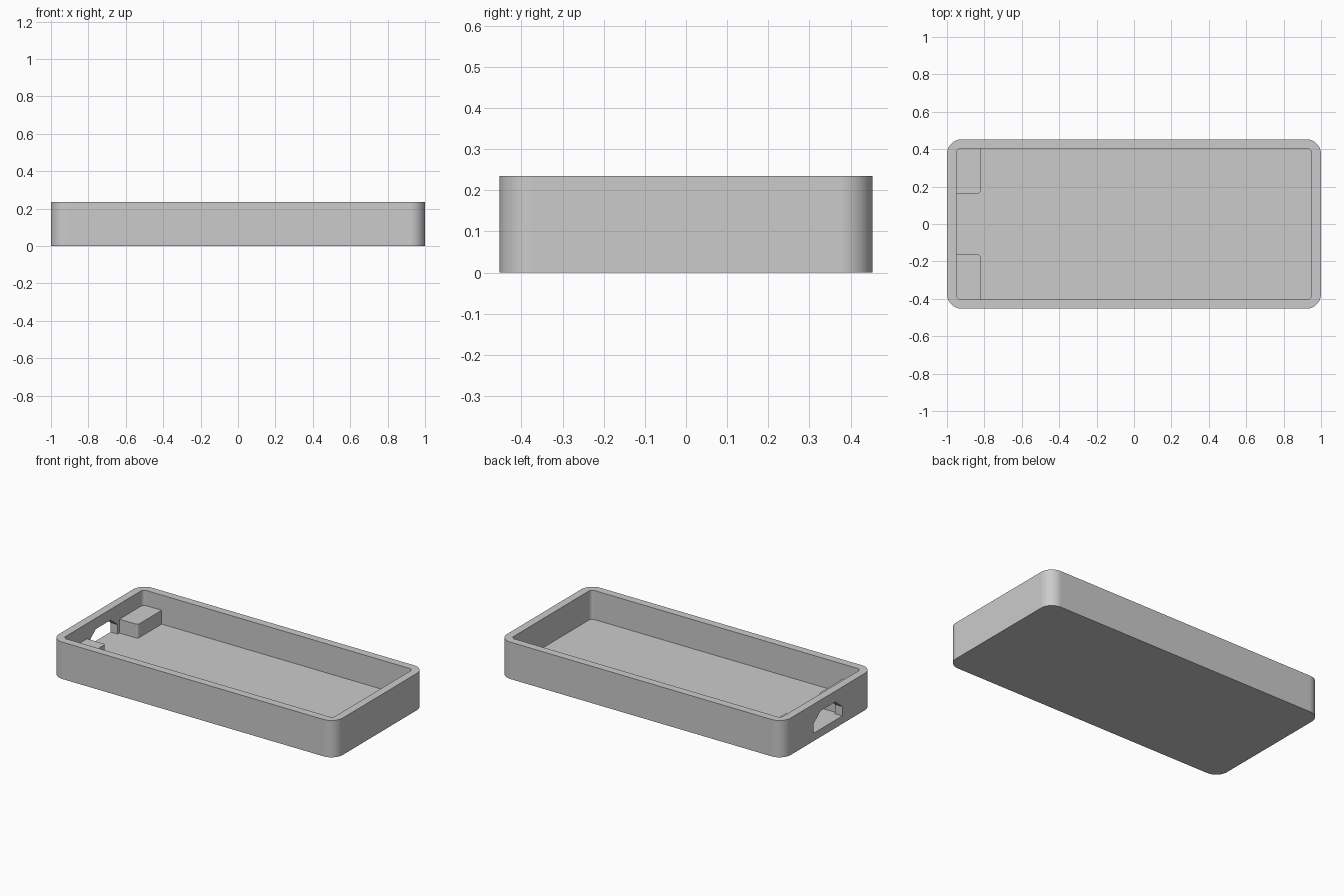
import bpy, bmesh
from math import cos, sin, pi
from mathutils import Vector

if "Cube" in bpy.data.objects:
    bpy.data.objects.remove(bpy.data.objects["Cube"])

LENGTH, WIDTH, HEIGHT = 2.0, 0.906, 0.235
WALL = 0.05
HALF_X, HALF_Y = LENGTH / 2, WIDTH / 2

grey = bpy.data.materials.new("plain grey")
grey.use_nodes = True
colour = (0.6, 0.6, 0.6, 1)
grey.diffuse_color = colour
grey.node_tree.nodes["Principled BSDF"].inputs["Base Color"].default_value = colour


def rounded_box(name, low, high, radii, segments=12):
    """Upright box; radii go counter-clockwise from the (-x, -y) corner."""
    (x0, y0, z0), (x1, y1, z1) = low, high
    corners = [(x0, y0, 1, 1), (x1, y0, -1, 1), (x1, y1, -1, -1), (x0, y1, 1, -1)]
    outline = []
    for i, ((x, y, sx, sy), r) in enumerate(zip(corners, radii)):
        if r == 0:
            outline.append((x, y))
            continue
        for k in range(segments + 1):
            a = pi + (i + k / segments) * pi / 2
            outline.append((x + sx * r + r * cos(a), y + sy * r + r * sin(a)))
    return prism(name, [(x, y, z0) for x, y in outline], (0, 0, z1 - z0))


def prism(name, points, offset):
    """Extrude a flat outline along an offset."""
    bm = bmesh.new()
    face = bm.faces.new([bm.verts.new(p) for p in points])
    result = bmesh.ops.extrude_face_region(bm, geom=[face])
    moved = [v for v in result["geom"] if isinstance(v, bmesh.types.BMVert)]
    bmesh.ops.translate(bm, verts=moved, vec=Vector(offset))
    bmesh.ops.recalc_face_normals(bm, faces=bm.faces)
    mesh = bpy.data.meshes.new(name)
    bm.to_mesh(mesh)
    bm.free()
    mesh.materials.append(grey)
    obj = bpy.data.objects.new(name, mesh)
    bpy.context.collection.objects.link(obj)
    return obj


def activate(obj):
    bpy.ops.object.select_all(action="DESELECT")
    obj.select_set(True)
    bpy.context.view_layer.objects.active = obj


def cut(target, cutter):
    activate(target)
    mod = target.modifiers.new("cut", "BOOLEAN")
    mod.operation, mod.solver, mod.object = "DIFFERENCE", "EXACT", cutter
    bpy.ops.object.modifier_apply(modifier=mod.name)
    bpy.data.objects.remove(cutter)


def finish(obj):
    activate(obj)
    bpy.ops.object.shade_smooth_by_angle(angle=pi / 6)
    mod = obj.modifiers.new("even normals", "WEIGHTED_NORMAL")
    mod.keep_sharp = True


# Open tray: rounded shell with a hollow
tray = rounded_box("tray", (-HALF_X, -HALF_Y, 0), (HALF_X, HALF_Y, HEIGHT), [0.08] * 4)
inner_x, inner_y = HALF_X - WALL, HALF_Y - WALL
cut(tray, rounded_box("hollow", (-inner_x, -inner_y, WALL),
                      (inner_x, inner_y, HEIGHT + 0.1), [0.025] * 4))

# Plug opening with slanted upper corners through the end wall, level with the floor
half = [(0.145, WALL), (0.145, 0.11), (0.075, 0.166)]
opening = half + [(-y, z) for y, z in reversed(half)]
cut(tray, prism("opening", [(-HALF_X - 0.05, y, z) for y, z in opening], (0.11, 0, 0)))
finish(tray)

# Support blocks in the two corners beside the opening, one free edge rounded
GAP, BLOCK_END, BLOCK_TOP = 0.163, -0.82, 0.138
block_x, block_y, block_z = -inner_x - 0.01, inner_y + 0.01, WALL - 0.01
left_block = rounded_box("back_block", (block_x, GAP, block_z),
                         (BLOCK_END, block_y, BLOCK_TOP), [0, 0.015, 0, 0], 6)
right_block = rounded_box("front_block", (block_x, -block_y, block_z),
                          (BLOCK_END, -GAP, BLOCK_TOP), [0, 0, 0.015, 0], 6)
for block in (left_block, right_block):
    finish(block)
